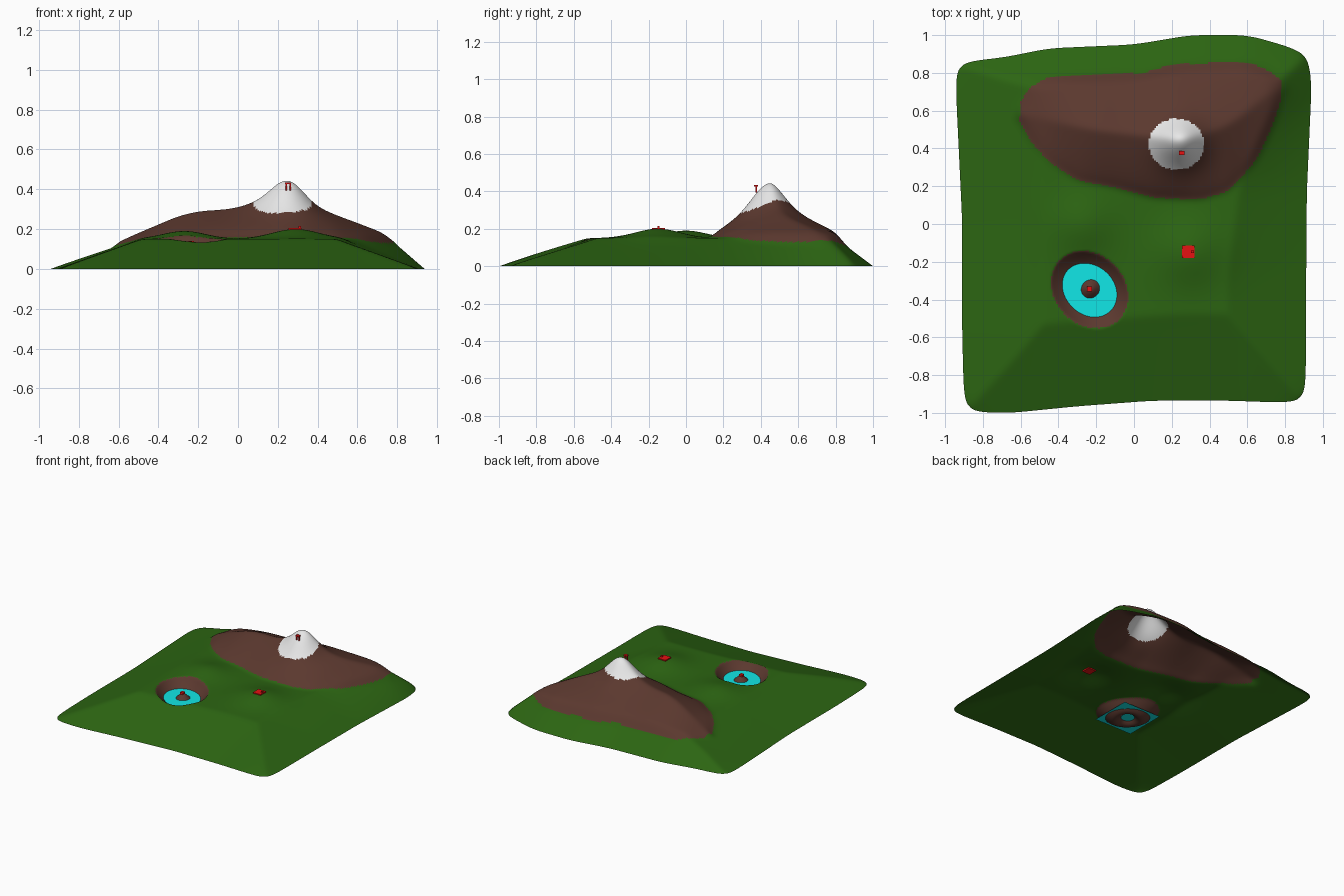
import bpy, bmesh, math
from mathutils import Vector

if "Cube" in bpy.data.objects:
    bpy.data.objects.remove(bpy.data.objects["Cube"])

N = 190  # terrain grid resolution


def mat(name, rgb):
    m = bpy.data.materials.new(name)
    m.diffuse_color = (*rgb, 1)
    m.use_nodes = True
    m.node_tree.nodes["Principled BSDF"].inputs["Base Color"].default_value = m.diffuse_color
    return m


GRASS = mat("grass green", (0.025, 0.13, 0.006))
ROCK = mat("rock brown", (0.105, 0.04, 0.028))
SNOW = mat("snow white", (0.9, 0.9, 0.9))
WATER = mat("lake cyan", (0.006, 0.85, 0.85))
RED = mat("building red", (0.8, 0.006, 0.006))


def curve(pts):
    """Piecewise linear lookup."""
    def f(x):
        if x <= pts[0][0]:
            return pts[0][1]
        for (a, p), (b, q) in zip(pts, pts[1:]):
            if x <= b:
                return p + (q - p) * (x - a) / (b - a)
        return pts[-1][1]
    return f


def smooth_curve(pts, w=0.07):
    f = curve(pts)
    return lambda x: sum(f(x + w * k / 3) for k in range(-3, 4)) / 7


def gauss(x, y, cx, cy, s):
    return math.exp(-((x - cx) ** 2 + (y - cy) ** 2) / (2 * s * s))


# Plan outline of the ground
back = smooth_curve([(-.94, .86), (-.7, .88), (-.45, .93), (0, .95), (.3, 1.0), (.6, 1.0), (.93, .91)])
front = smooth_curve([(-.92, -1.0), (-.65, -1.0), (-.3, -.965), (.1, -.935), (.5, -.935), (.9, -.95)])
left = smooth_curve([(-1, -.90), (-.5, -.91), (.1, -.91), (1, -.95)])
right = smooth_curve([(-1, .91), (-.5, .91), (.2, .915), (.8, .94), (1, .93)])

# Mountain: footprint, crest line and crest height along x
foot_f = smooth_curve([(-.62, .58), (-.56, .45), (-.45, .33), (-.3, .23), (-.1, .195), (.1, .14),
                       (.35, .13), (.5, .175), (.65, .34), (.75, .56), (.8, .74)], .03)
foot_b = smooth_curve([(-.62, .60), (-.57, .71), (-.45, .78), (.05, .80), (.2, .845), (.6, .86),
                       (.72, .81), (.8, .74)], .03)
crest_y = smooth_curve([(-.6, .58), (-.2, .5), (.25, .45), (.5, .52), (.75, .72)])
crest_z = smooth_curve([(-.62, .13), (-.3, .27), (-.2, .295), (-.05, .305), (.1, .335), (.25, .34),
                        (.45, .29), (.6, .235), (.74, .18), (.8, .12)], .04)
right_w = smooth_curve([(-.3, .42), (.2, .36), (.7, .17)])

xy, z = {}, {}
for j in range(N + 1):
    for i in range(N + 1):
        u, v = 2 * i / N - 1, 2 * j / N - 1
        k = 1 - .035 * abs(u * v) ** 16          # rounded corners
        u, v = u * k, v * k
        x = left(v) + (right(v) - left(v)) * (u + 1) / 2
        y = front(x) + (back(x) - front(x)) * (v + 1) / 2
        xy[i, j] = x, y
        # sloping sides up to a plateau
        u, v = 2 * i / N - 1, 2 * j / N - 1
        h = .15 * min(1, .92 * (u + 1) / .43, .92 * (1 - u) / right_w(y),
                      .97 * (v + 1) / .46, .97 * (1 - v) / .2)
        # mountain ridge
        a, b, c = foot_f(x), foot_b(x), crest_y(x)
        if -.62 < x < .8 and a < y < b:
            t = (y - a) / max(c - a, .02) if y < c else (b - y) / max(b - c, .02)
            t = max(0, min(1, t))
            h += max(0, crest_z(x) - h) * t ** (.75 if y < c else .85)
        z[i, j] = h

# soften the creases
for _ in range(6):
    z = {(i, j): p if i in (0, N) or j in (0, N) else
         (z[i - 1, j] + z[i + 1, j] + z[i, j - 1] + z[i, j + 1]) / 4 for (i, j), p in z.items()}


def crater_r(x, y):
    dx, dy = x + .235, y + .348
    p, q = (dx - dy) * .7071, (dx + dy) * .7071
    return math.hypot(p / .222, q / .185)


def detail(x, y, h):
    """Peak, hills, crater and its island."""
    h += .115 * gauss(x, y, .25, .435, .085)
    h += .05 * gauss(x, y, .29, -.15, .12) + .04 * gauss(x, y, -.27, 0, .11)
    r = crater_r(x, y)
    if r < 1:
        h = .03 + (h - .03) * r ** 1.8
    return h + .10 * gauss(x, y, -.232, -.345, .045) * (r < 1)


# Terrain: one open sheet coloured by region
bm = bmesh.new()
verts = {}
for (i, j), (x, y) in xy.items():
    edge = i in (0, N) or j in (0, N)
    verts[i, j] = bm.verts.new((x, y, 0 if edge else detail(x, y, z[i, j])))
for i in range(N):
    for j in range(N):
        f = bm.faces.new([verts[i, j], verts[i + 1, j], verts[i + 1, j + 1], verts[i, j + 1]])
        f.smooth = True
        x, y, h = f.calc_center_median()
        if math.hypot((x - .225) / .147, (y - .422) / .135) < 1:
            f.material_index = 2
        elif crater_r(x, y) < 1 or (-.605 < x < .78 and foot_f(x) < y < foot_b(x)):
            f.material_index = 1
me = bpy.data.meshes.new("terrain")
bm.to_mesh(me)
bm.free()
for m in (GRASS, ROCK, SNOW):
    me.materials.append(m)
bpy.context.collection.objects.link(bpy.data.objects.new("terrain", me))


def box(name, loc, size, m, rot=(0, 0, 0)):
    bpy.ops.mesh.primitive_cube_add(size=1, location=loc, rotation=rot)
    o = bpy.context.object
    o.name = name
    o.scale = size
    o.data.materials.append(m)
    return o


# Lake: a square sheet cut by the crater walls
bpy.ops.mesh.primitive_plane_add(size=.32, location=(-.235, -.35, .095))
lake = bpy.context.object
lake.name = "lake"
lake.data.materials.append(WATER)

# Low house on the small hill
box("house", (.287, -.147, .197), (.066, .068, .016), RED)
box("house_chimney", (.31, -.147, .208), (.014, .012, .014), RED)

# Gate on the summit
for s in (-1, 1):
    box("gate_post", (.252 + s * .010, .375, .413), (.006, .008, .036), RED)
box("gate_beam", (.252, .375, .43), (.030, .022, .009), RED)

# Hut on the island
box("island_hut", (-.235, -.345, .132), (.026, .026, .016), RED)
